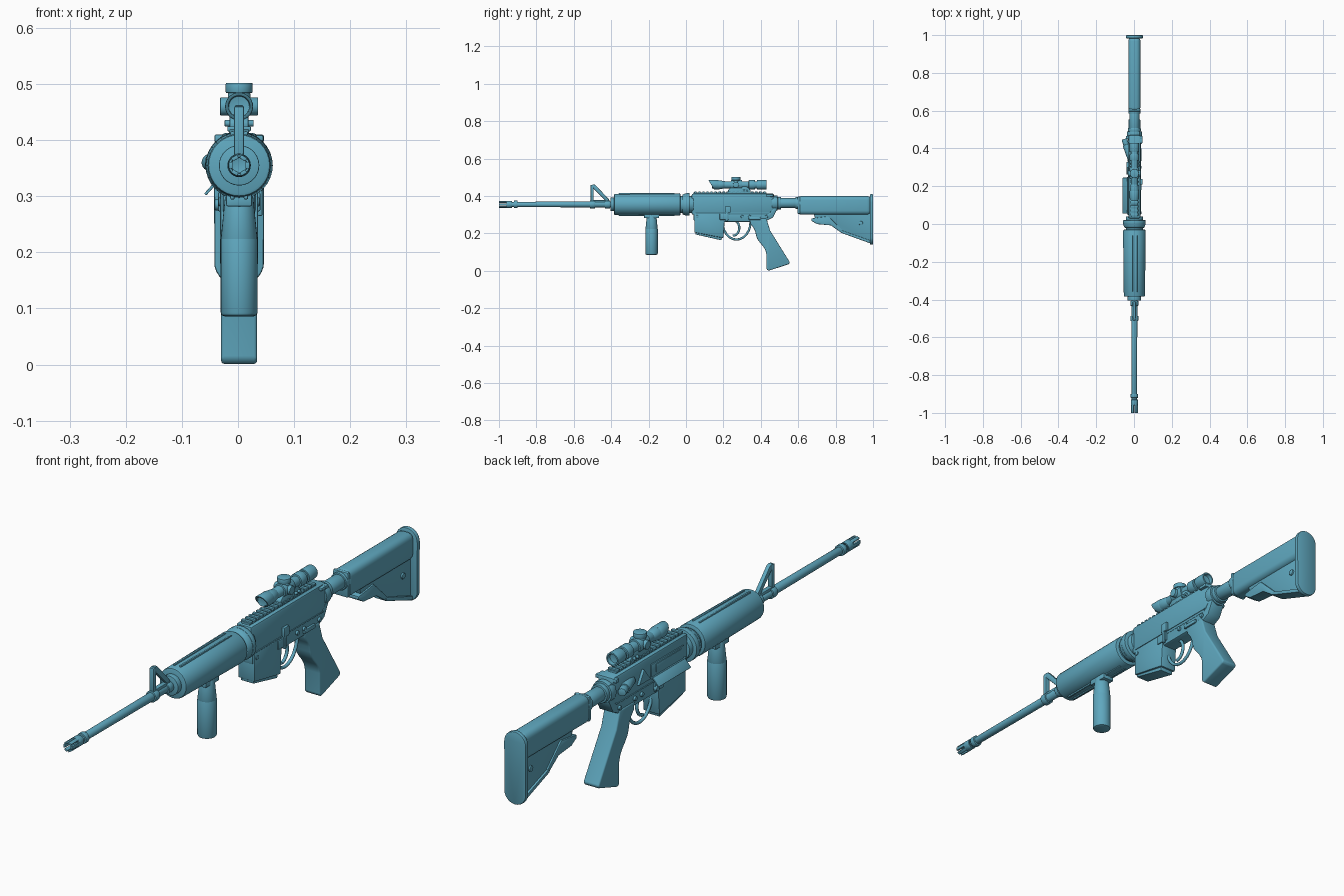
import bpy, bmesh
from math import sin, cos, pi, radians
from mathutils import Vector, Matrix

if "Cube" in bpy.data.objects:
    bpy.data.objects.remove(bpy.data.objects["Cube"])

SHIFT = Vector((.002, 0, 0))   # the body sits slightly off centre
BORE = .355                    # height of the barrel axis
SIGHT_LINE = .46               # height of the scope axis

material = bpy.data.materials.new("steel_blue")
material.use_nodes = True
colour = (.115, .39, .52, 1)
material.diffuse_color = colour
material.node_tree.nodes["Principled BSDF"].inputs["Base Color"].default_value = colour


def smooth(part):
    bpy.ops.object.select_all(action='DESELECT')
    part.select_set(True)
    bpy.context.view_layer.objects.active = part
    bpy.ops.object.shade_smooth_by_angle(angle=radians(35))


def finish(name, bm, bevel, steps=2):
    bmesh.ops.recalc_face_normals(bm, faces=bm.faces)
    if bevel:
        sharp = [edge for edge in bm.edges if edge.calc_face_angle(0) > radians(40)]
        bmesh.ops.bevel(bm, geom=sharp, offset=bevel, segments=steps, profile=.5,
                        affect='EDGES', clamp_overlap=True)
    bmesh.ops.translate(bm, vec=SHIFT, verts=bm.verts)
    mesh = bpy.data.meshes.new(name)
    bm.to_mesh(mesh)
    bm.free()
    mesh.materials.append(material)
    part = bpy.data.objects.new(name, mesh)
    bpy.context.collection.objects.link(part)
    smooth(part)
    return part


def slab(name, outline, half_width, bevel=.003, x=0, steps=2):
    """Side outline of (y, z) points, extruded across x."""
    bm = bmesh.new()
    face = bm.faces.new([bm.verts.new((x - half_width, y, z)) for y, z in outline])
    new = bmesh.ops.extrude_face_region(bm, geom=[face])["geom"]
    bmesh.ops.translate(bm, vec=(2 * half_width, 0, 0),
                        verts=[v for v in new if isinstance(v, bmesh.types.BMVert)])
    return finish(name, bm, bevel, steps)


def box(name, centre, size, bevel=.003, turn=Matrix(), steps=2):
    bm = bmesh.new()
    shape = Matrix.Translation(centre) @ turn @ Matrix.Diagonal((*size, 1))
    bmesh.ops.create_cube(bm, size=1, matrix=shape)
    return finish(name, bm, bevel, steps)


def cylinder(name, start, end, radius, end_radius=None, bevel=.002, bore=0, sides=28):
    """Round bar between two points; bore sinks a hole of that depth in each end."""
    start, end = Vector(start), Vector(end)
    axis = end - start
    bm = bmesh.new()
    place = Matrix.Translation((start + end) / 2) @ axis.to_track_quat('Z', 'Y').to_matrix().to_4x4()
    bmesh.ops.create_cone(bm, cap_ends=True, segments=sides, radius1=radius,
                          radius2=end_radius or radius, depth=axis.length, matrix=place)
    if bore:
        caps = [face for face in bm.faces if len(face.verts) == sides]
        bmesh.ops.inset_individual(bm, faces=caps, thickness=radius / 4)
        for face in bmesh.ops.extrude_discrete_faces(bm, faces=caps)["faces"]:
            bmesh.ops.translate(bm, vec=face.normal * -bore, verts=face.verts)
    return finish(name, bm, bevel)


def rod(name, front, back, radius, end_radius=None, z=BORE, **options):
    return cylinder(name, (0, front, z), (0, back, z), radius, end_radius, **options)


def arc_bar(name, y, z, width, height, first, last, thickness):
    """Round bar bent along part of an ellipse on the centre plane."""
    curve = bpy.data.curves.new(name, 'CURVE')
    curve.dimensions = '3D'
    curve.bevel_depth = thickness
    curve.use_fill_caps = True
    spline = curve.splines.new('POLY')
    count = 12
    spline.points.add(count)
    for i, point in enumerate(spline.points):
        angle = first + (last - first) * i / count
        point.co = (SHIFT.x, y + width * cos(angle), z + height * sin(angle), 1)
    curve.materials.append(material)
    part = bpy.data.objects.new(name, curve)
    bpy.context.collection.objects.link(part)
    smooth_target = part
    bpy.ops.object.select_all(action='DESELECT')
    smooth_target.select_set(True)
    bpy.context.view_layer.objects.active = smooth_target
    bpy.ops.object.convert(target='MESH')
    smooth(bpy.context.object)


# Barrel and slotted muzzle
rod("barrel", -.93, -.38, .014, .016)
rod("muzzle_collar", -.96, -.93, .019, bore=.01)
rod("muzzle_washer", -.92, -.9, .02)
prongs = 6
for i in range(prongs):
    angle = 2 * pi * i / prongs
    box("muzzle_prong", (.015 * cos(angle), -.975, BORE + .015 * sin(angle)),
        (.007, .05, .012), .001, Matrix.Rotation(-angle, 4, 'Y'))

# Front sight: two bands and an open triangular frame
for y in (-.5, -.42):
    rod("sight_band", y - .013, y + .013, .021)
slab("sight_front_leg", [(-.51, .36), (-.51, .46), (-.495, .46), (-.495, .36)], .009)
slab("sight_rear_leg", [(-.5, .463), (-.485, .46), (-.41, .38), (-.425, .37), (-.5, .445)], .008)
box("sight_base", (0, -.46, .37), (.018, .1, .016))

# Handguard with long ribs, and the ring behind it
rod("handguard", -.385, -.03, .056, .06, bevel=.006, sides=32)
rod("handguard_cap", -.405, -.38, .036)
for side in (-1, 1):
    for z in (BORE - .057, BORE + .057):
        box("handguard_rib", (side * .012, -.21, z), (.008, .3, .008))
rod("handguard_ring_taper", -.02, 0, .052, .06, sides=32)
rod("handguard_ring", 0, .02, .06, sides=32)
rod("barrel_nut", -.04, .04, .045)

# Vertical foregrip
cylinder("foregrip", (0, -.184, .086), (0, -.184, .23), .033, bevel=.007)
cylinder("foregrip_neck", (0, -.184, .22), (0, -.184, .3), .033, .025)
box("foregrip_mount", (0, -.184, .293), (.046, .08, .022))

# Upper receiver and toothed rail
slab("upper_receiver", [(.03, .3), (.03, .413), (.47, .413), (.47, .33), (.44, .3)], .032, .008)
box("rail_base", (0, .235, .413), (.036, .39, .012))
for i in range(18):
    box("rail_tooth", (0, .05 + i * .0217, .42), (.042, .012, .009), .002)
box("charging_handle", (0, .458, .403), (.088, .018, .014))
box("charging_latch", (.032, .442, .403), (.022, .03, .012))
box("receiver_seam", (0, .25, .312), (.069, .4, .004), .001)

# Ejection port side
box("ejection_port_frame", (-.033, .155, .357), (.006, .19, .05), .002)
box("bolt_face", (-.036, .15, .36), (.004, .15, .03), .001)
box("dust_cover", (-.047, .15, .318), (.005, .19, .04), .001, Matrix.Rotation(radians(42), 4, 'Y'))
cylinder("dust_cover_hinge", (-.034, .05, .332), (-.034, .25, .332), .004, bevel=0, sides=12)
slab("shell_deflector", [(.26, .335), (.3, .385), (.33, .335)], .008, x=-.034)
cylinder("forward_assist", (-.02, .35, .36), (-.045, .42, .36), .018)
cylinder("forward_assist_button", (-.04, .41, .36), (-.054, .45, .36), .015, bevel=.004)

# Lower receiver and magazine
slab("lower_receiver", [(.04, .315), (.04, .27), (.2, .262), (.42, .262), (.465, .285), (.49, .335),
                        (.49, .395), (.465, .395), (.45, .315)], .029, .005)
slab("magazine_well", [(.045, .31), (.045, .205), (.2, .175), (.21, .31)], .034, .005)
slab("magazine", [(.05, .26), (.05, .195), (.19, .163), (.2, .26)], .027)
for side in (-1, 1):
    for y in (.06, .3, .34, .43):
        cylinder("receiver_pin", (side * .025, y, .29), (side * .037, y, .29), .008, sides=16)
    box("magazine_fence", (side * .034, .205, .29), (.008, .05, .034))
cylinder("magazine_button", (-.03, .222, .285), (-.044, .222, .285), .01, sides=16)
box("bolt_catch_paddle", (.037, .223, .327), (.012, .03, .036))
box("bolt_catch_stem", (.037, .218, .29), (.01, .013, .05))
box("selector_lever", (.033, .367, .28), (.01, .064, .015))

# Trigger and guard
arc_bar("trigger_guard", .27, .262, .075, .095, pi, 2 * pi, .006)
arc_bar("trigger", .25, .23, .035, .042, -pi / 2, pi / 2, .006)

# Pistol grip, with a gently waved front edge
wave = [(.345 + .085 * t + .006 * sin(3 * pi * t), .25 - .16 * t) for t in (i / 8 for i in range(9))]
slab("pistol_grip", [(.34, .28), *wave, (.43, .01), (.44, 0), (.55, .036), (.555, .046),
                     (.45, .215), (.43, .28)], .032, .011, steps=3)

# Buffer tube and shoulder stock
for name, front, back, radius in (("receiver_end", .46, .49, .04), ("lock_ring", .49, .508, .034),
                                  ("buffer_tube", .5, .6, .027), ("stock_mouth", .585, .61, .032)):
    rod(name, front, back, radius, z=.362)
box("stock_body", (0, .793, .35), (.064, .395, .1), .022, steps=4)
box("stock_collar", (0, .603, .351), (.064, .016, .094), .007)
slab("stock_web", [(.68, .32), (.69, .28), (.76, .28), (.83, .21), (.985, .15), (.985, .32)], .018)
slab("stock_lower_rim", [(.83, .203), (.83, .217), (.985, .163), (.985, .147)], .026)
slab("stock_lever", [(.67, .268), (.67, .28), (.76, .292), (.84, .215), (.835, .2), (.775, .243),
                     (.7, .25)], .024)
cylinder("stock_swivel", (-.024, .935, .255), (.024, .935, .255), .011, sides=16)

# Butt plate: a disc whose halves are drawn apart into a tall rounded plate
MIDDLE = .275
plate = rod("butt_plate", .983, 1, .045, z=MIDDLE, bevel=.004)
for vertex in plate.data.vertices:
    vertex.co.z += .09 if vertex.co.z > MIDDLE else -.09

# Scope with slanted hood, turrets and mount
hood = rod("scope_hood", .12, .175, .025, z=SIGHT_LINE, bore=.02)
for vertex in hood.data.vertices:
    if vertex.co.y < .13:
        vertex.co.y += (SIGHT_LINE + .025 - vertex.co.z) * .6
rod("scope_taper", .17, .21, .025, .019, z=SIGHT_LINE)
rod("scope_tube", .2, .4, .019, z=SIGHT_LINE)
for name, front, back in (("scope_saddle", .24, .3), ("scope_ring", .335, .37)):
    rod(name, front, back, .025, z=SIGHT_LINE)
rod("scope_eyepiece", .38, .43, .025, z=SIGHT_LINE, bore=.015)
cylinder("top_turret", (0, .267, .46), (0, .267, .485), .02)
cylinder("top_turret_cap", (0, .267, .484), (0, .267, .502), .024)
cylinder("side_turrets", (-.034, .267, SIGHT_LINE), (.034, .267, SIGHT_LINE), .016)
slab("scope_mount", [(.225, .418), (.225, .432), (.25, .455), (.32, .455), (.345, .432),
                     (.345, .418)], .017)
for y in (.31, .327):
    cylinder("mount_screw", (-.026, y, .43), (.026, y, .43), .006, sides=12)
